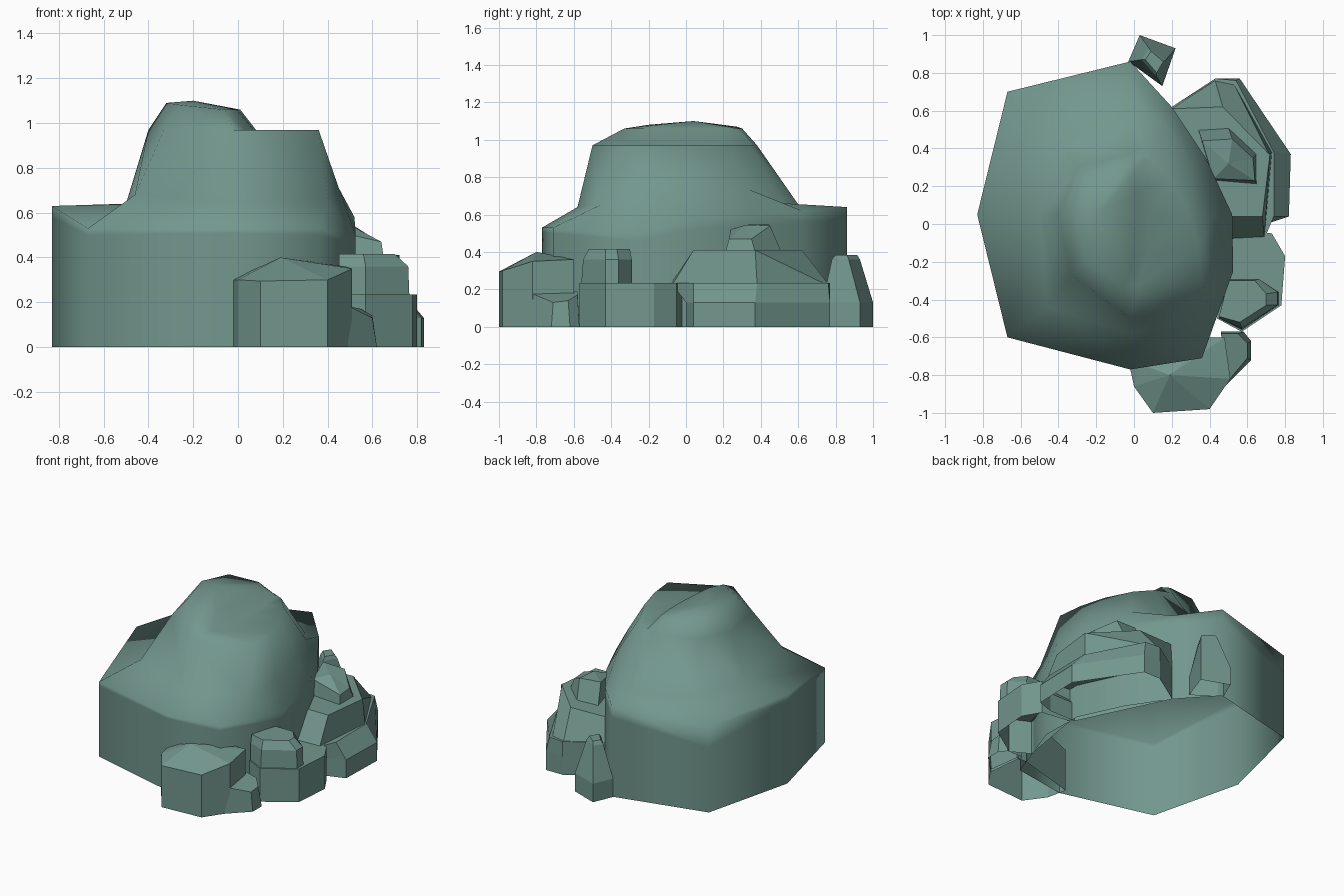
import bpy, bmesh, math

mat = bpy.data.materials.new("mossy teal stone")
mat.diffuse_color = (0.17, 0.31, 0.27, 1)


def ring(points, z=None):
    """Turn (x, y) or (x, y, z) points into a 3D ring."""
    return [tuple(p) if len(p) == 3 else (p[0], p[1], z) for p in points]


def loft(name, rings, peak=None, smooth=0):
    """Skin matching rings from the ground up, cap the top, leave the base open."""
    bm = bmesh.new()
    rows = [[bm.verts.new(p) for p in r] for r in rings]
    n = len(rows[0])
    for a, b in zip(rows, rows[1:]):
        for i in range(n):
            j = (i + 1) % n
            bm.faces.new((a[i], a[j], b[j], b[i]))
    if peak:
        top = bm.verts.new(peak)
        for i in range(n):
            bm.faces.new((rows[-1][i], rows[-1][(i + 1) % n], top))
    else:
        bm.faces.new(rows[-1])
    bmesh.ops.remove_doubles(bm, verts=bm.verts, dist=0.001)
    bmesh.ops.recalc_face_normals(bm, faces=bm.faces)
    # open shells: make sure the cap looks upward
    bm.normal_update()
    highest = max(bm.faces, key=lambda f: f.calc_center_median().z)
    if highest.normal.z < 0:
        bmesh.ops.reverse_faces(bm, faces=bm.faces)
    me = bpy.data.meshes.new(name)
    bm.to_mesh(me)
    bm.free()
    me.materials.append(mat)
    ob = bpy.data.objects.new(name, me)
    bpy.context.collection.objects.link(ob)
    if smooth:
        bpy.ops.object.select_all(action='DESELECT')
        ob.select_set(True)
        bpy.context.view_layer.objects.active = ob
        bpy.ops.object.shade_smooth_by_angle(angle=math.radians(smooth))
    return ob


# Main hill: columns run left, back, right, front
foot = [(-.83, .05), (-.67, .70), (-.02, .86), (.20, .62), (.38, .35),
        (.52, .05), (.525, -.25), (.36, -.71), (-.02, -.77), (-.67, -.60)]
rim_z = [.63, .61, .64, .62, .60, .58, .50, .53, .53, .53]
band_z = [.58, .46, .56, .56, .54, .52, .46, .50, .51, .50]
rim = [(x, y, z) for (x, y), z in zip(foot, rim_z)]
band = [(x, y, z) for (x, y), z in zip(foot, band_z)]
slope = [(-.50, .05, .64), (-.38, .42, .64), (0, .61, .64), (.17, .52, .66), (.31, .32, .74),
         (.42, .05, .76), (.45, -.22, .71), (.40, -.46, .65), (-.02, -.58, .64), (-.46, -.43, .68)]
shoulder = [(-.40, .05), (-.30, .30), (0, .38), (.10, .34), (.20, .23),
            (.29, .05), (.34, -.13), (.36, -.31), (-.02, -.50), (-.33, -.27)]
cap_base = [(-.40, .05), (-.30, .30), (0, .38), (.06, .35), (.08, .20),
            (.08, .05), (.07, -.15), (.03, -.32), (-.02, -.50), (-.33, -.27)]
cap_top = [(-.32, .05, 1.09), (-.26, .27, 1.07), (-.05, .30, 1.06), (0, .27, 1.06), (.01, .17, 1.06),
           (.01, .05, 1.06), (0, -.12, 1.06), (-.01, -.23, 1.06), (-.06, -.33, 1.06), (-.25, -.20, 1.08)]
loft("main_hill", [ring(foot, 0), band, rim, slope, ring(shoulder, .97), ring(cap_base, .97), cap_top],
     peak=(-.20, .04, 1.10), smooth=95)

# Front boulder with a raised ridge
f = [(-.03, -.72), (0, -.86), (.10, -1.0), (.40, -.98), (.51, -.82), (.48, -.60), (.40, -.60)]
fz = [.30, .30, .295, .30, .35, .36, .36]
loft("front_boulder", [ring(f, 0), [(x, y, z) for (x, y), z in zip(f, fz)]], peak=(.19, -.80, .40))

# Small wedge beside the front boulder
loft("front_wedge", [ring([(.49, -.85), (.62, -.72), (.62, -.62), (.58, -.57), (.46, -.57)], 0),
                     [(.50, -.83, .18), (.60, -.71, .13), (.60, -.63, .14), (.55, -.58, .17), (.46, -.58, .19)]])

# Right boulder and the block on it
r = [(.44, -.50), (.57, -.57), (.78, -.43), (.80, -.17), (.73, -.05), (.52, -.02)]
loft("right_boulder", [ring(r, 0), ring(r, .235)])
loft("right_block", [ring([(.45, -.50), (.57, -.56), (.765, -.43), (.765, -.36), (.66, -.29), (.50, -.29)], .23),
                     ring([(.45, -.50), (.57, -.55), (.76, -.43), (.76, -.36), (.66, -.29), (.50, -.29)], .36),
                     ring([(.45, -.49), (.56, -.52), (.70, -.43), (.70, -.37), (.64, -.30), (.50, -.30)], .415)])

# Stepped terrace on the back right
t = [(.50, .00), (.70, .00), (.82, .04), (.83, .37), (.56, .77), (.43, .77), (.20, .62)]
loft("lower_terrace", [ring(t, 0), ring(t, .13),
                       ring([(.50, -.08), (.69, -.08), (.74, .04), (.74, .38), (.54, .76), (.43, .77), (.20, .62)], .235)])
loft("upper_terrace", [ring([(.50, -.08), (.69, -.07), (.73, .38), (.53, .74), (.43, .76), (.20, .62)], .23),
                       ring([(.50, .04), (.68, .04), (.72, .37), (.715, .37), (.47, .62), (.20, .61)], .41)])
loft("terrace_rock", [ring([(.42, .23), (.65, .21), (.65, .37), (.50, .51), (.34, .50)], .40),
                      [(.42, .24, .52), (.64, .23, .47), (.63, .35, .47), (.52, .45, .54), (.36, .44, .55)]],
     peak=(.50, .32, .545))

# Tapered standing stone at the back
p = [(.03, 1.0), (-.03, .86), (.15, .73), (.22, .93)]
loft("back_stone", [ring(p, 0), ring(p, .13),
                    ring([(.08, .93), (.04, .87), (.12, .78), (.17, .87)], .36),
                    ring([(.09, .915), (.06, .87), (.12, .80), (.155, .86)], .385)])
